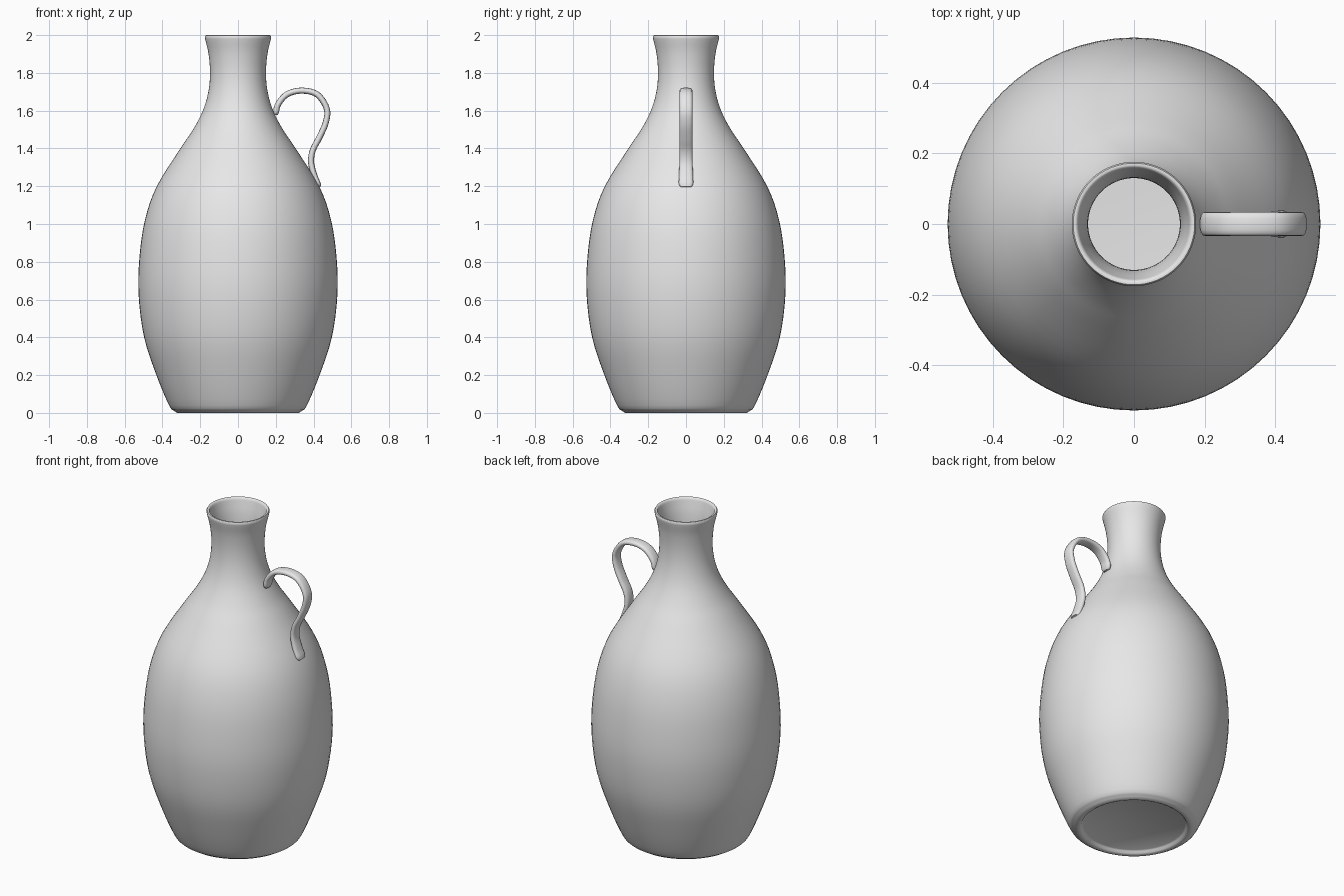
import bpy, bmesh, math
from mathutils import Vector

if "Cube" in bpy.data.objects:
    bpy.data.objects.remove(bpy.data.objects["Cube"])

grey = bpy.data.materials.new("clay_grey")
grey.diffuse_color = (0.8, 0.8, 0.8, 1)
grey.use_nodes = True
grey.node_tree.nodes["Principled BSDF"].inputs["Base Color"].default_value = grey.diffuse_color


def smooth_path(pts, steps):
    """Catmull-Rom curve through 2D points."""
    p = [Vector(q) for q in pts]
    p = [2 * p[0] - p[1]] + p + [2 * p[-1] - p[-2]]
    out = []
    for a, b, c, d in zip(p, p[1:], p[2:], p[3:]):
        for i in range(steps):
            t = i / steps
            out.append(0.5 * (2 * b + (c - a) * t + (2 * a - 5 * b + 4 * c - d) * t * t
                              + (3 * b - a - 3 * c + d) * t ** 3))
    return out + [p[-2]]


def normals(path):
    """Right-hand normal at each point of a 2D path."""
    res = []
    for i in range(len(path)):
        t = (path[min(i + 1, len(path) - 1)] - path[max(i - 1, 0)]).normalized()
        res.append(Vector((t.y, -t.x)))
    return res


def finish(bm, name, angle):
    bmesh.ops.recalc_face_normals(bm, faces=bm.faces)
    mesh = bpy.data.meshes.new(name)
    bm.to_mesh(mesh)
    bm.free()
    obj = bpy.data.objects.new(name, mesh)
    bpy.context.collection.objects.link(obj)
    mesh.materials.append(grey)
    bpy.ops.object.select_all(action='DESELECT')
    obj.select_set(True)
    bpy.context.view_layer.objects.active = obj
    bpy.ops.object.shade_smooth_by_angle(angle=math.radians(angle))


# Jug body: outer wall, rounded lip, thin inner wall and recessed foot
outer = smooth_path([(0.335, 0.008), (0.365, 0.04), (0.432, 0.2), (0.497, 0.4), (0.526, 0.62),
                     (0.522, 0.82), (0.493, 1.02), (0.43, 1.2), (0.305, 1.4), (0.238, 1.5),
                     (0.186, 1.6), (0.157, 1.7), (0.148, 1.8), (0.156, 1.9), (0.174, 1.98)], 4)
wall = 0.018
inner = [p - n * wall for p, n in zip(outer, normals(outer))]
inner = [p for p in reversed(inner) if p.y > 0.05]
foot = [Vector(q) for q in ((0, 0.02), (0.282, 0.02), (0.29, 0.015), (0.296, 0.005),
                            (0.306, 0.0), (0.322, 0.0))]
lip = [Vector(q) for q in ((0.176, 1.992), (0.172, 1.999), (0.166, 2.0), (0.16, 1.996))]
floor = [Vector(q) for q in ((0.32, 0.042), (0.29, 0.038), (0, 0.038))]
profile = foot + outer + lip + inner + floor

bm = bmesh.new()
verts = [bm.verts.new((p.x, 0, p.y)) for p in profile]
edges = [bm.edges.new(pair) for pair in zip(verts, verts[1:])]
bmesh.ops.spin(bm, geom=verts + edges, cent=(0, 0, 0), axis=(0, 0, 1),
               angle=math.tau, steps=64, use_duplicate=False)
bmesh.ops.remove_doubles(bm, verts=bm.verts, dist=0.0005)
finish(bm, "jug_body", 50)

# Handle: flat oval strap swept along an S curve, with rounded ends
path = smooth_path([(0.199, 1.578), (0.213, 1.635), (0.262, 1.688), (0.34, 1.706), (0.42, 1.685),
                    (0.47, 1.61), (0.464, 1.535), (0.43, 1.457), (0.396, 1.39), (0.387, 1.325),
                    (0.405, 1.255), (0.43, 1.195)], 5)
last = len(path) - 1
bm = bmesh.new()
rings = []
for i, (p, n) in enumerate(zip(path, normals(path))):
    cap = (0.7, 0.93)[min(i, last - i)] if min(i, last - i) < 2 else 1
    width = (0.034 + 0.006 * max(0, (i / last - 0.8) / 0.2)) * cap
    ring = []
    for k in range(16):
        a = math.tau * k / 16
        c, s = math.cos(a), math.sin(a)
        u = 0.016 * cap * math.copysign(abs(c) ** 0.75, c)
        v = width * math.copysign(abs(s) ** 0.75, s)
        ring.append(bm.verts.new((p.x + n.x * u, v, p.y + n.y * u)))
    rings.append(ring)
for r0, r1 in zip(rings, rings[1:]):
    for k in range(16):
        j = (k + 1) % 16
        bm.faces.new((r0[k], r0[j], r1[j], r1[k]))
bm.faces.new(rings[0])
bm.faces.new(rings[-1])
finish(bm, "handle", 60)
